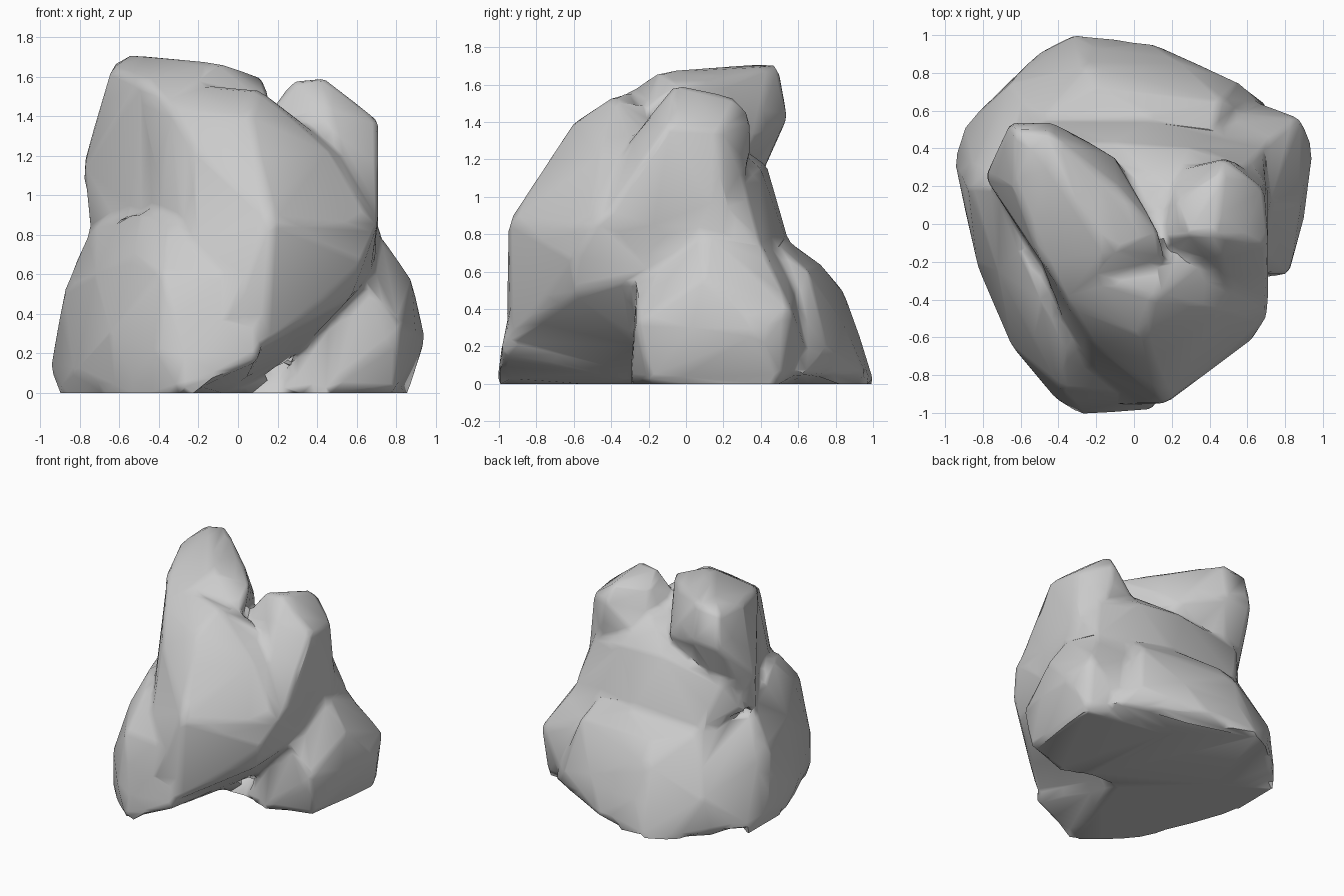
import bpy, bmesh

def hull(bm, points):
    # add one convex lump wrapped around a few points
    part = bmesh.new()
    for p in points:
        part.verts.new(p)
    res = bmesh.ops.convex_hull(part, input=part.verts[:])
    junk = {g for g in res["geom_interior"] + res["geom_unused"]
            if isinstance(g, bmesh.types.BMVert)}
    bmesh.ops.delete(part, geom=list(junk), context='VERTS')
    bmesh.ops.recalc_face_normals(part, faces=part.faces[:])
    tmp = bpy.data.meshes.new("lump")
    part.to_mesh(tmp)
    part.free()
    bm.from_mesh(tmp)
    bpy.data.meshes.remove(tmp)

# tall left peak
peak = [(-.63,.5,1.66), (-.45,.49,1.70), (-.55,.4,1.71), (-.1,-.14,1.67), (-.08,.2,1.6),
        (.13,-.04,1.59), (.17,-.2,1.48), (-.34,-.43,1.46), (-.64,.2,1.64), (-.79,.25,1.13),
        (-.66,.54,1.42), (-.43,.54,1.42), (-.1,.36,1.3), (-.75,.2,.8), (-.49,-.2,1.58),
        (-.5,-.2,.9), (.1,-.3,.8), (-.5,.42,1.15)]
# middle mass tying everything together
waist = [(-.62,.42,1.1), (-.1,.43,1.17), (.3,.4,1.15), (.6,.3,1.08), (.69,.1,1.1),
         (.7,.4,.72), (.7,-.2,.7), (.1,.56,.72), (-.5,.55,.72), (-.74,.3,.85),
         (.15,.2,1.33), (.1,-.2,1.42), (-.3,-.3,1.1), (.6,-.3,.8)]
# leaning front body, undercut at its lower right
front = [(.1,-.38,1.54), (.06,-.6,1.4), (.17,-.95,.87), (.46,-.45,1.23), (.7,-.5,.85),
         (.64,-.6,.68), (.57,-.6,.48), (.15,-.93,.25), (-.2,-.97,.02), (-.34,-.44,1.45),
         (-.23,-.63,1.24), (-.22,-.66,.9), (-.2,-.3,1.56), (.15,-.2,1.46), (0,-.2,0),
         (.3,-.2,.2), (.68,-.1,.6), (.68,-.1,1.1), (-.5,-.19,1.0), (-.49,-.2,1.5)]
# right upper lobe
lobe = [(.28,-.05,1.58), (.43,-.06,1.6), (.46,.27,1.53), (.48,.35,1.42), (.22,.12,1.5),
        (.16,-.08,1.42), (.71,-.1,1.38), (.69,.18,1.36), (.5,.35,1.24), (.2,.28,1.2),
        (.71,-.47,.85), (.71,.22,.8), (.48,-.3,1.3)]
# left skirt reaching forward
skirt = [(-.95,.33,.13), (-.9,.5,0), (-.88,.2,.52), (-.75,.2,.83), (-.83,-.22,.1),
         (-.72,-.25,.6), (-.65,-.64,.3), (-.53,-.6,.7), (-.41,-.93,.2), (-.28,-1.01,0),
         (.11,-.99,.17), (-.28,-.99,.17), (-.1,-.89,.6), (-.36,-.64,.87), (-.48,-.4,.93),
         (.1,-.9,.6), (-.38,-.88,.6), (-.62,-.68,0), (-.9,.1,0), (0,-.1,0), (0,0,.6)]
# low right boulder
right = [(.86,.5,0), (.95,.4,.27), (.9,.03,.3), (.88,.1,.57), (.82,-.27,.33),
         (.8,-.2,.02), (.45,-.3,0), (.71,.1,.82), (.66,.4,.75), (.88,.56,.4),
         (.7,.63,.2), (.62,-.26,.6), (.2,-.2,0), (.2,.6,.6), (.2,.6,0)]
# low back boulder
back = [(-.32,1.01,0), (.09,.96,.05), (-.2,.93,.25), (-.25,.84,.5), (.25,.85,.3),
        (.55,.75,.2), (-.2,.73,.63), (.1,.58,.74), (-.5,.56,.72), (-.48,.93,0),
        (-.9,.52,.05), (-.66,.74,.3), (.48,.65,.6), (.72,.62,.05), (-.86,.3,.5),
        (-.95,.33,.13), (-.6,-.2,0), (.2,-.2,0), (-.74,.2,.8), (.4,.45,.78)]

bm = bmesh.new()
for pts in (peak, waist, front, lobe, skirt, right, back):
    hull(bm, pts)
mesh = bpy.data.meshes.new("rock_cluster")
bm.to_mesh(mesh)
bm.free()
rock = bpy.data.objects.new("rock_cluster", mesh)
bpy.context.collection.objects.link(rock)
bpy.context.view_layer.objects.active = rock
rock.select_set(True)

# fuse the lumps into one weathered skin, then thin it to low-poly
fuse = rock.modifiers.new("fuse", 'REMESH')
fuse.mode = 'VOXEL'
fuse.voxel_size = 0.025
soften = rock.modifiers.new("soften", 'SMOOTH')
soften.factor = 0.5
soften.iterations = 8
thin = rock.modifiers.new("thin", 'DECIMATE')
thin.ratio = 0.03
for m in ("fuse", "soften", "thin"):
    bpy.ops.object.modifier_apply(modifier=m)

# flatten the base onto the ground
low = min(v.co.z for v in rock.data.vertices)
for v in rock.data.vertices:
    v.co.z = 0 if v.co.z < low + 0.025 else v.co.z
bpy.ops.object.shade_smooth_by_angle(angle=0.9)
